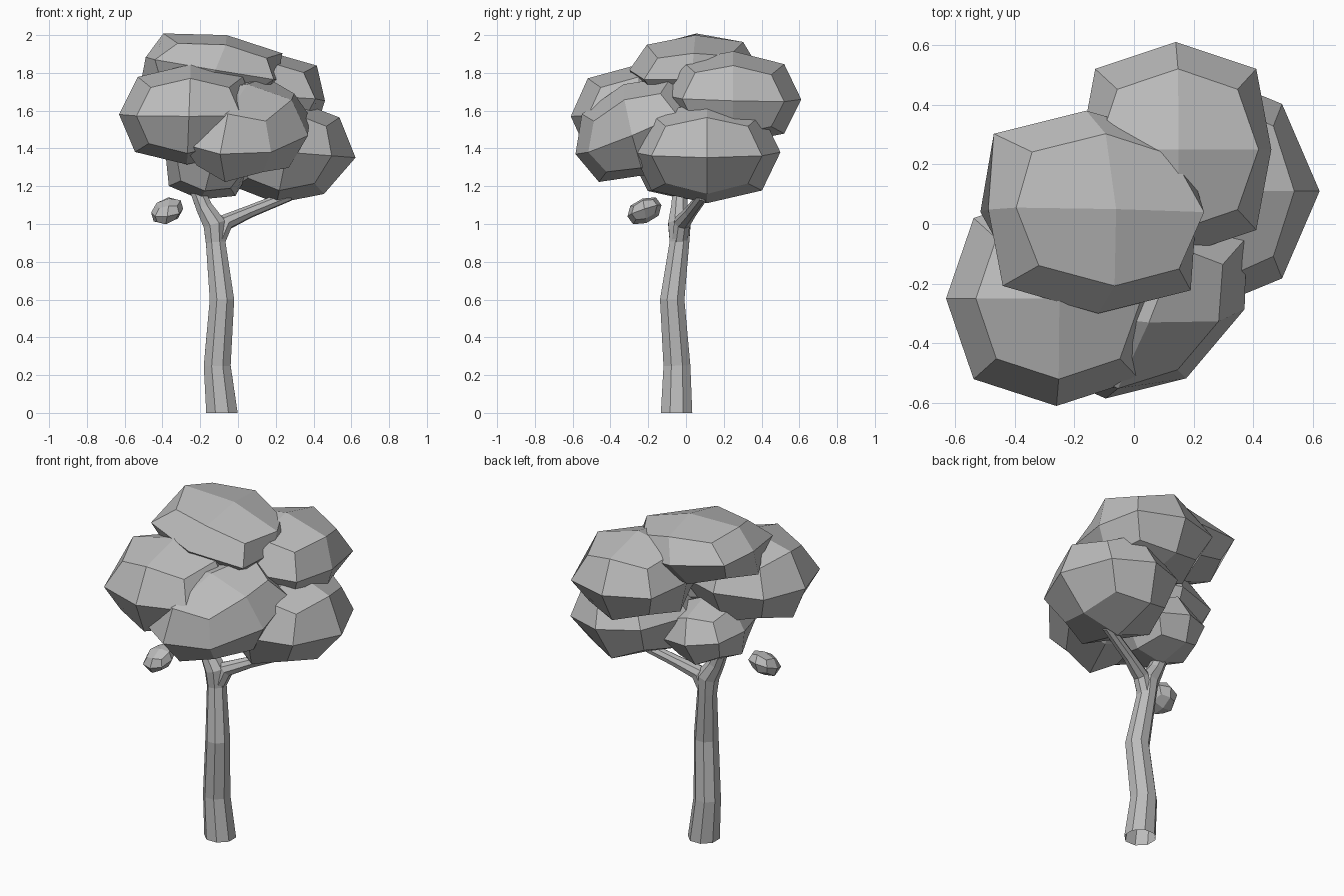
import bpy
import bmesh
from math import sin, cos, pi
from mathutils import Vector, Matrix

old = bpy.data.objects.get("Cube")
if old:
    bpy.data.objects.remove(old, do_unlink=True)

# One plain grey for the whole tree
grey = bpy.data.materials.new("plain grey")
grey.use_nodes = True
colour = (0.5, 0.5, 0.5, 1)
grey.diffuse_color = colour
grey.node_tree.nodes["Principled BSDF"].inputs["Base Color"].default_value = colour


def finish(bm, name):
    bmesh.ops.recalc_face_normals(bm, faces=bm.faces)
    mesh = bpy.data.meshes.new(name)
    bm.to_mesh(mesh)
    bm.free()
    mesh.materials.append(grey)
    obj = bpy.data.objects.new(name, mesh)
    bpy.context.collection.objects.link(obj)
    return obj


def leaf_clump(name, centre, side, front, up, bulge=1.0):
    """Rounded cube with four faces on each side, set on three leaning half-axes.
    The bulge pushes the middles of the two side faces out or in."""
    bm = bmesh.new()
    bmesh.ops.create_cube(bm, size=2)
    bmesh.ops.subdivide_edges(bm, edges=bm.edges[:], cuts=1, use_grid_fill=True)
    rounding = {1: 1.0, 2: 0.75, 3: 0.56}
    for v in bm.verts:
        v.co *= rounding[sum(abs(c) > 0.5 for c in v.co)]
        if abs(v.co.x) > 0.9:
            v.co.x *= bulge
    axes = Matrix((side, -Vector(front), up)).transposed().to_4x4()
    bm.transform(Matrix.Translation(centre) @ axes)
    return finish(bm, name)


def limb(name, path, sides=8):
    """Faceted tube, open at the foot, through (x, y, z, radius) points."""
    bm = bmesh.new()
    points = [Vector(p[:3]) for p in path]
    rings = []
    for i, p in enumerate(points):
        along = points[min(i + 1, len(points) - 1)] - points[max(i - 1, 0)]
        if i == 0:
            along = Vector((0, 0, 1))
        turn = Vector((0, 0, 1)).rotation_difference(along)
        rings.append([bm.verts.new(p + turn @ Vector((cos(a), sin(a), 0)) * path[i][3])
                      for a in (2 * pi * (k + 0.5) / sides for k in range(sides))])
    for low, high in zip(rings, rings[1:]):
        for k in range(sides):
            n = (k + 1) % sides
            bm.faces.new((low[k], low[n], high[n], high[k]))
    bm.faces.new(rings[-1])
    return finish(bm, name)


# Trunk bending into the short branch, and the long branch
limb("trunk", [(-0.085, -0.05, 0, 0.09), (-0.11, -0.048, 0.25, 0.077),
               (-0.085, -0.073, 0.6, 0.07), (-0.118, -0.035, 0.9, 0.056),
               (-0.125, -0.035, 1.0, 0.064), (-0.18, -0.035, 1.09, 0.047),
               (-0.225, -0.03, 1.2, 0.04)])
limb("long_branch", [(-0.11, -0.035, 0.9, 0.045), (-0.065, -0.02, 1.01, 0.046),
                     (0.06, 0.025, 1.065, 0.034), (0.27, 0.09, 1.15, 0.03)])

# Crown
leaf_clump("front_right_clump", (-0.26, -0.25, 1.58),
           (0.37, 0, 0), (0, -0.36, -0.01), (0.01, 0, 0.265))
leaf_clump("front_clump", (0.04, -0.27, 1.5),
           (0.315, -0.015, -0.03), (-0.135, -0.315, -0.13), (0.01, -0.06, 0.24), 1.05)
leaf_clump("top_clump", (-0.14, 0.04, 1.825),
           (0.42, -0.01, -0.07), (0.02, -0.34, -0.01), (0.08, 0.01, 0.175), 0.83)
leaf_clump("back_left_clump", (0.14, 0.25, 1.67),
           (0.36, 0, -0.02), (0, -0.36, 0.01), (0.01, 0, 0.245), 0.89)
leaf_clump("left_clump", (0.26, 0.11, 1.38),
           (0.315, 0, -0.025), (0, -0.39, 0), (0.055, 0, 0.27), 1.15)
leaf_clump("low_inner_clump", (-0.16, 0, 1.31),
           (0.235, 0.02, -0.035), (0.02, -0.27, 0), (0.04, 0, 0.18), 0.94)
leaf_clump("small_hanging_clump", (-0.375, -0.22, 1.07),
           (0.085, 0, 0.01), (0, -0.09, -0.03), (0.01, -0.01, 0.065))
